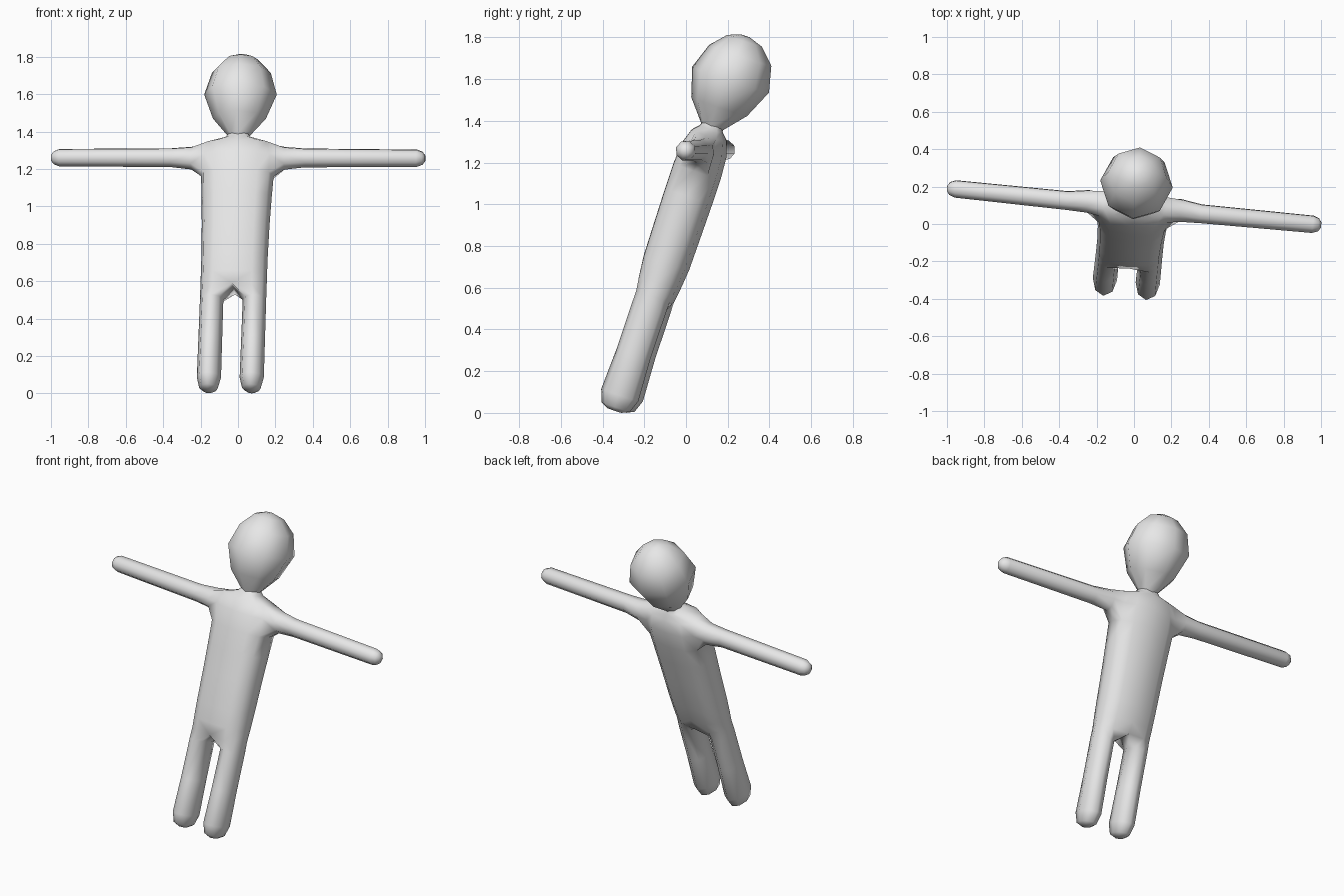
import bpy, bmesh
from math import sin, cos, radians
from mathutils import Vector, Matrix

cube = bpy.data.objects.get("Cube")
if cube:
    bpy.data.objects.remove(cube)

# One plain grey for the whole figure
grey = bpy.data.materials.new("plain_grey")
grey.use_nodes = True
grey.diffuse_color = (0.8, 0.8, 0.8, 1)
grey.node_tree.nodes["Principled BSDF"].inputs["Base Color"].default_value = (0.8, 0.8, 0.8, 1)

# Leaning frame: the figure is modelled upright, then tilted back and turned a little
up = Vector((0.035, 0.335, 1)).normalized()
side = Vector((2, -0.2, -0.01)).normalized()
back = up.cross(side).normalized()
side = back.cross(up)
lean = Matrix((side, back, up)).transposed().to_4x4()
lean.translation = (-0.044, -0.335, 0)


def add_ring(bm, points):
    return [bm.verts.new(p) for p in points]


def bridge(bm, a, b, closed=True):
    n = len(a)
    for i in range(n if closed else n - 1):
        j = (i + 1) % n
        bm.faces.new((a[i], a[j], b[j], b[i]))


def tube(bm, rings, start=None):
    """Join a chain of closed rings and cap the far end (and the near end if free)."""
    if start is None:
        start = add_ring(bm, rings.pop(0))
        bm.faces.new(start)
    for pts in rings:
        nxt = add_ring(bm, pts)
        bridge(bm, start, nxt)
        start = nxt
    bm.faces.new(start)


def finish(bm, name, mirror=False):
    bmesh.ops.recalc_face_normals(bm, faces=bm.faces)
    mesh = bpy.data.meshes.new(name)
    bm.to_mesh(mesh)
    bm.free()
    mesh.materials.append(grey)
    for poly in mesh.polygons:
        poly.use_smooth = True
    ob = bpy.data.objects.new(name, mesh)
    bpy.context.collection.objects.link(ob)
    ob.matrix_world = lean
    if mirror:
        mod = ob.modifiers.new("mirror", "MIRROR")
        mod.merge_threshold = 0.001
        mod.use_clip = True
    return ob


def half_oval(t, w, d, power=0.75):
    pts = []
    for i in range(7):
        a = radians(30 * i)
        c = cos(a)
        y = -d * abs(c) ** power * (1 if c > 0 else -1)
        pts.append((w * abs(sin(a)) ** power if i % 6 else 0, y, t))
    return pts


# Body: half torso of stacked ovals (height, half width, half depth)
bm = bmesh.new()
torso = [(0.59, 0.178, 0.095), (0.66, 0.178, 0.105), (0.76, 0.178, 0.115),
         (0.95, 0.182, 0.118), (1.1, 0.188, 0.12), (1.225, 0.195, 0.12),
         (1.33, 0.195, 0.113), (1.405, 0.175, 0.088),
         (1.435, 0.075, 0.06), (1.465, 0.048, 0.045)]
rings = [add_ring(bm, half_oval(*r)) for r in torso]
for a, b in zip(rings, rings[1:]):
    bridge(bm, a, b, closed=False)

# Arm: open the torso side and run a tube out of it (reach, radius, y offset)
lo, mid, hi = rings[5:8]
for low, high in ((lo, mid), (mid, hi)):
    for i in (2, 3):
        quad = (low[i], low[i + 1], high[i + 1], high[i])
        bm.faces.remove(next(f for f in low[i].link_faces if set(f.verts) == set(quad)))
root = [lo[2], lo[3], lo[4], mid[4], hi[4], hi[3], hi[2], mid[2]]
arm = [(0.25, 0.064, 0.01), (0.36, 0.053, 0.003), (0.96, 0.049, 0.006),
       (0.99, 0.037, 0.006), (1.005, 0.016, 0.006)]
angles = [radians(225 + 45 * k) for k in range(8)]
tube(bm, [[(x, y + r * cos(a), 1.33 + r * sin(a)) for a in angles]
          for x, r, y in arm], root)

# Leg: half of the hip ring plus a crotch point (height, half width, half depth)
hip = rings[0] + [bm.verts.new((0, 0, 0.6))]
leg = [(0.53, 0.063, 0.085), (0.3, 0.064, 0.085), (0.09, 0.065, 0.094),
       (0.03, 0.05, 0.072), (0.012, 0.024, 0.035)]
angles = [radians(45 * (k - 1)) for k in range(8)]
tube(bm, [[(0.115 + w * sin(a), -d * cos(a), t) for a in angles]
          for t, w, d in leg], hip)
finish(bm, "body", mirror=True)

# Head: eight-sided pear shape (height, radius, y offset)
bm = bmesh.new()
head = [(1.42, 0.045, 0), (1.45, 0.057, 0), (1.55, 0.142, 0.002), (1.69, 0.195, 0.013),
        (1.815, 0.158, 0.02), (1.888, 0.088, 0.017), (1.911, 0.025, 0.012)]
angles = [radians(45 * k) for k in range(8)]
tube(bm, [[(r * cos(a), y + r * sin(a), t) for a in angles] for t, r, y in head])
finish(bm, "head")
